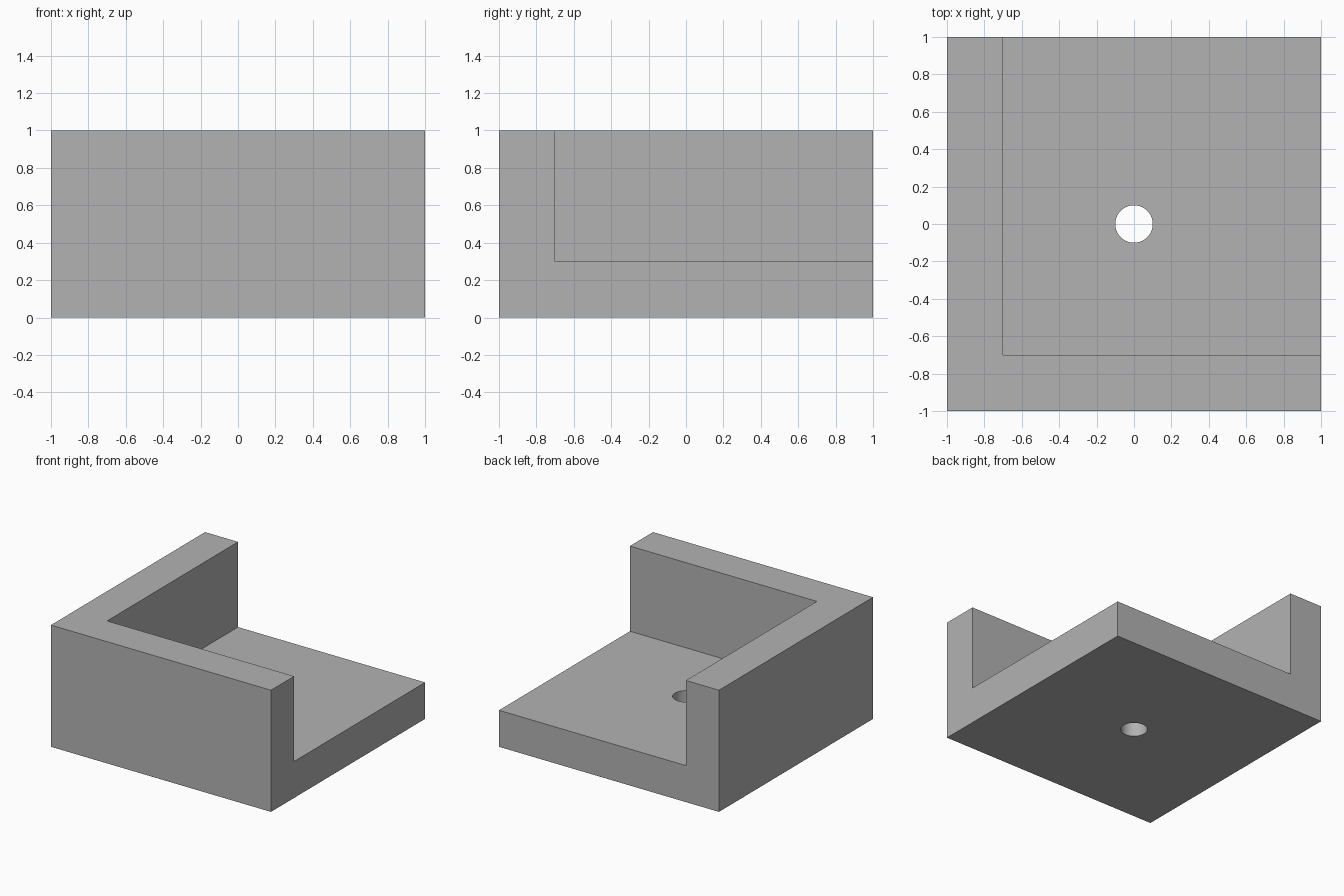
import bpy

cube = bpy.data.objects.get("Cube")
if cube:
    bpy.data.objects.remove(cube, do_unlink=True)

WALL = 0.3
HEIGHT = 1.0
HOLE_RADIUS = 0.1

# Single grey material
grey = bpy.data.materials.new("plain grey")
grey.use_nodes = True
colour = (0.45, 0.45, 0.45, 1)
grey.diffuse_color = colour
grey.node_tree.nodes["Principled BSDF"].inputs["Base Color"].default_value = colour


def box(name, low, high):
    """Box spanning two opposite corners."""
    centre = [(a + b) / 2 for a, b in zip(low, high)]
    bpy.ops.mesh.primitive_cube_add(size=1, location=centre)
    obj = bpy.context.object
    obj.name = name
    obj.scale = [b - a for a, b in zip(low, high)]
    bpy.ops.object.transform_apply(location=True, rotation=False, scale=True)
    obj.data.materials.append(grey)
    return obj


def cut(target, cutter):
    """Subtract the cutter, then discard it."""
    cutter.hide_render = True
    bpy.context.view_layer.objects.active = target
    mod = target.modifiers.new("cut", 'BOOLEAN')
    mod.operation = 'DIFFERENCE'
    mod.solver = 'EXACT'
    mod.object = cutter
    bpy.ops.object.modifier_apply(modifier=mod.name)
    bpy.data.objects.remove(cutter, do_unlink=True)


# Solid block, hollowed to leave a floor with front and right walls
bracket = box("corner_bracket", (-1, -1, 0), (1, 1, HEIGHT))
cut(bracket, box("pocket_cutter", (WALL - 1, WALL - 1, WALL), (2, 2, 2)))

# Round hole through the centre of the floor
bpy.ops.mesh.primitive_cylinder_add(vertices=64, radius=HOLE_RADIUS, depth=2)
hole = bpy.context.object
hole.name = "hole_cutter"
hole.data.materials.append(grey)
cut(bracket, hole)

# Smooth hole wall, crisp edges elsewhere
bpy.ops.object.select_all(action='DESELECT')
bracket.select_set(True)
bpy.context.view_layer.objects.active = bracket
bpy.ops.object.shade_smooth_by_angle()
